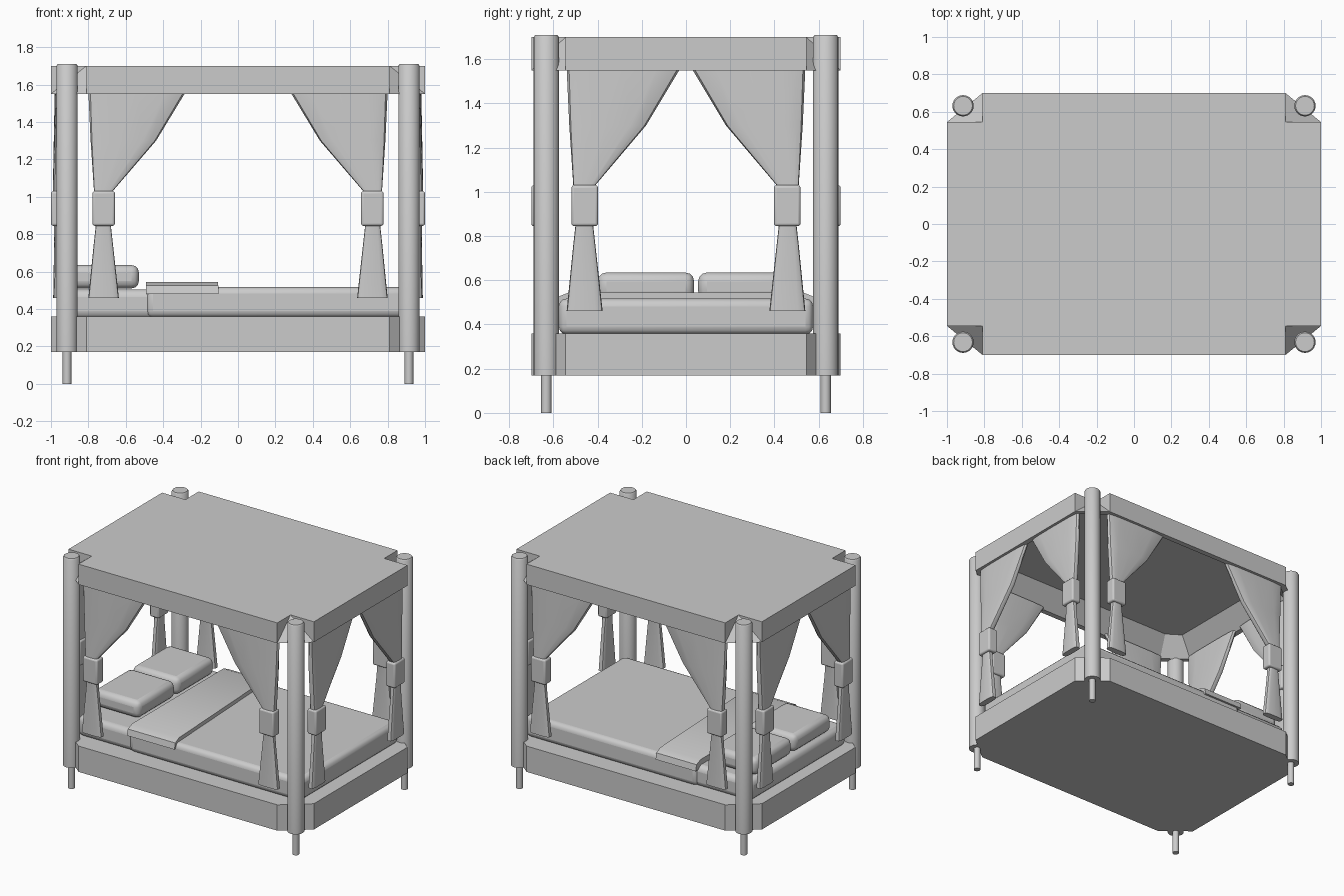
import bpy, bmesh, math
from mathutils import Vector

if "Cube" in bpy.data.objects:
    bpy.data.objects.remove(bpy.data.objects["Cube"])

CX, CY = 0.81, 0.545      # where the corner cut starts
HX, HY = 1.0, 0.70        # half size of frame


def make(name, verts, faces, smooth=False, bevel=0, segs=3):
    bm = bmesh.new()
    vs = [bm.verts.new(v) for v in verts]
    for f in faces:
        bm.faces.new([vs[i] for i in f])
    bmesh.ops.recalc_face_normals(bm, faces=bm.faces)
    me = bpy.data.meshes.new(name)
    bm.to_mesh(me)
    bm.free()
    ob = bpy.data.objects.new(name, me)
    bpy.context.collection.objects.link(ob)
    if bevel:
        m = ob.modifiers.new("bevel", 'BEVEL')
        m.width, m.segments = bevel, segs
    if smooth:
        bpy.ops.object.select_all(action='DESELECT')
        ob.select_set(True)
        bpy.context.view_layer.objects.active = ob
        bpy.ops.object.shade_smooth_by_angle(angle=math.radians(40))
    return ob


def loft(name, rings, **kw):
    n = len(rings[0])
    verts = [v for r in rings for v in r]
    faces = [(k*n+i, k*n+(i+1) % n, (k+1)*n+(i+1) % n, (k+1)*n+i)
             for k in range(len(rings)-1) for i in range(n)]
    faces += [tuple(range(n)), tuple(range((len(rings)-1)*n, len(rings)*n))]
    return make(name, verts, faces, **kw)


def box(name, x0, x1, y0, y1, z0, z1, **kw):
    return loft(name, [[(x0, y0, z), (x1, y0, z), (x1, y1, z), (x0, y1, z)]
                       for z in (z0, z1)], **kw)


def octagon(z, t=0):
    c = t * 0.41
    q = [(HX-t, CY-c), (CX-c, HY-t)]
    pts = q + [(-x, y) for x, y in q[::-1]]
    pts += [(-x, -y) for x, y in pts]
    return [(x, y, z) for x, y in pts]


# bed base with cut corners
loft("bed_base", [octagon(0.17), octagon(0.36)])

# hollow canopy: notched top, chamfered lower rim, open underneath
top = []
for sx, sy in ((1, 1), (-1, 1), (-1, -1), (1, -1)):
    tri = [(HX*sx, CY*sy, 1.70), (CX*sx, CY*sy, 1.70), (CX*sx, HY*sy, 1.70)]
    top += tri if sx*sy > 0 else tri[::-1]
verts = top + octagon(1.55) + octagon(1.55, 0.04) + octagon(1.685, 0.15)
faces = [tuple(range(12)), tuple(range(28, 36))]
for q in range(4):
    a, b = q*3, 12+q*2
    nxt, bn = (q*3+3) % 12, 12+(q*2+2) % 8
    faces += [(a, a+1, b), (a+1, a+2, b+1), (a+1, b+1, b), (a+2, nxt, bn, b+1)]
for i in range(8):
    j = (i+1) % 8
    faces += [(12+i, 12+j, 20+j, 20+i), (20+i, 20+j, 28+j, 28+i)]
make("canopy", verts, faces)


# corner posts with thin feet
def circle(x, y, z, r, n=24):
    return [(x+r*math.cos(2*math.pi*i/n), y+r*math.sin(2*math.pi*i/n), z) for i in range(n)]


for sx in (-1, 1):
    for sy in (-1, 1):
        x, y = sx*0.914, sy*0.632
        loft("post", [circle(x, y, z, r) for z, r in
                      ((0.17, 0.057), (1.70, 0.057), (1.71, 0.05))], smooth=True)
        loft("foot", [circle(x, y, z, 0.023) for z in (0, 0.18)], smooth=True)


# tied-back curtains; each section: height, inner and outer edge, back and front depth
def curtain(name, place, off, inner_top):
    def ring(z, a0, a1, d0, d1, n=16, p=0.55):
        out = []
        for i in range(n):
            t = 2*math.pi*i/n
            c, s = math.cos(t), math.sin(t)
            u = math.copysign(abs(c)**p, c)
            v = math.copysign(abs(s)**p, s)
            out.append(place((a0+a1)/2 + u*(a1-a0)/2, off+(d0+d1)/2 + v*(d1-d0)/2, z))
        return out
    c = -0.08
    loft(name+"_drape", [ring(1.56, inner_top, 0, -0.065, -0.02),
                         ring(1.30, inner_top*0.62+c*0.5, -0.012, -0.07, -0.015),
                         ring(1.03, -0.13, -0.03, -0.065, -0.01)], smooth=True)
    loft(name+"_tail", [ring(0.85, -0.12, -0.04, -0.06, -0.015),
                        ring(0.76, -0.13, -0.03, -0.055, -0.017),
                        ring(0.46, -0.163, 0, -0.06, -0.012)], smooth=True)
    loft(name+"_tie", [[place(a, off+d, z) for a, d in
                        ((-0.142, -0.075), (-0.022, -0.075), (-0.022, 0), (-0.142, 0))]
                       for z in (0.845, 1.03)], smooth=True, bevel=0.012)


for sx in (-1, 1):
    for sy in (-1, 1):
        curtain("long_side_curtain",
                lambda a, d, z: (sx*(0.80+a), sy*d, z), 0.70, -0.52)
        curtain("end_curtain",
                lambda a, d, z: (sx*d, sy*(0.54+a), z), 1.0, -0.515)

# bedding
box("mattress", -0.92, 0.89, -0.56, 0.56, 0.35, 0.505, smooth=True, bevel=0.04)
box("blanket", -0.49, 0.91, -0.575, 0.575, 0.355, 0.517, smooth=True, bevel=0.035)
for y0, y1 in ((-0.40, 0.037), (0.055, 0.49)):
    box("pillow", -0.91, -0.53, y0, y1, 0.51, 0.635, smooth=True, bevel=0.04)

# turned-down blanket fold draped across the bed
prof = [(-0.59, 0.48), (-0.58, 0.525), (-0.53, 0.545), (0.53, 0.545), (0.58, 0.525), (0.59, 0.48)]
loft("blanket_fold", [[(-0.492 if e == 0 else -0.135-0.03*y/0.59, y, z) for y, z in prof]
                      for e in (0, 1)], smooth=True)
